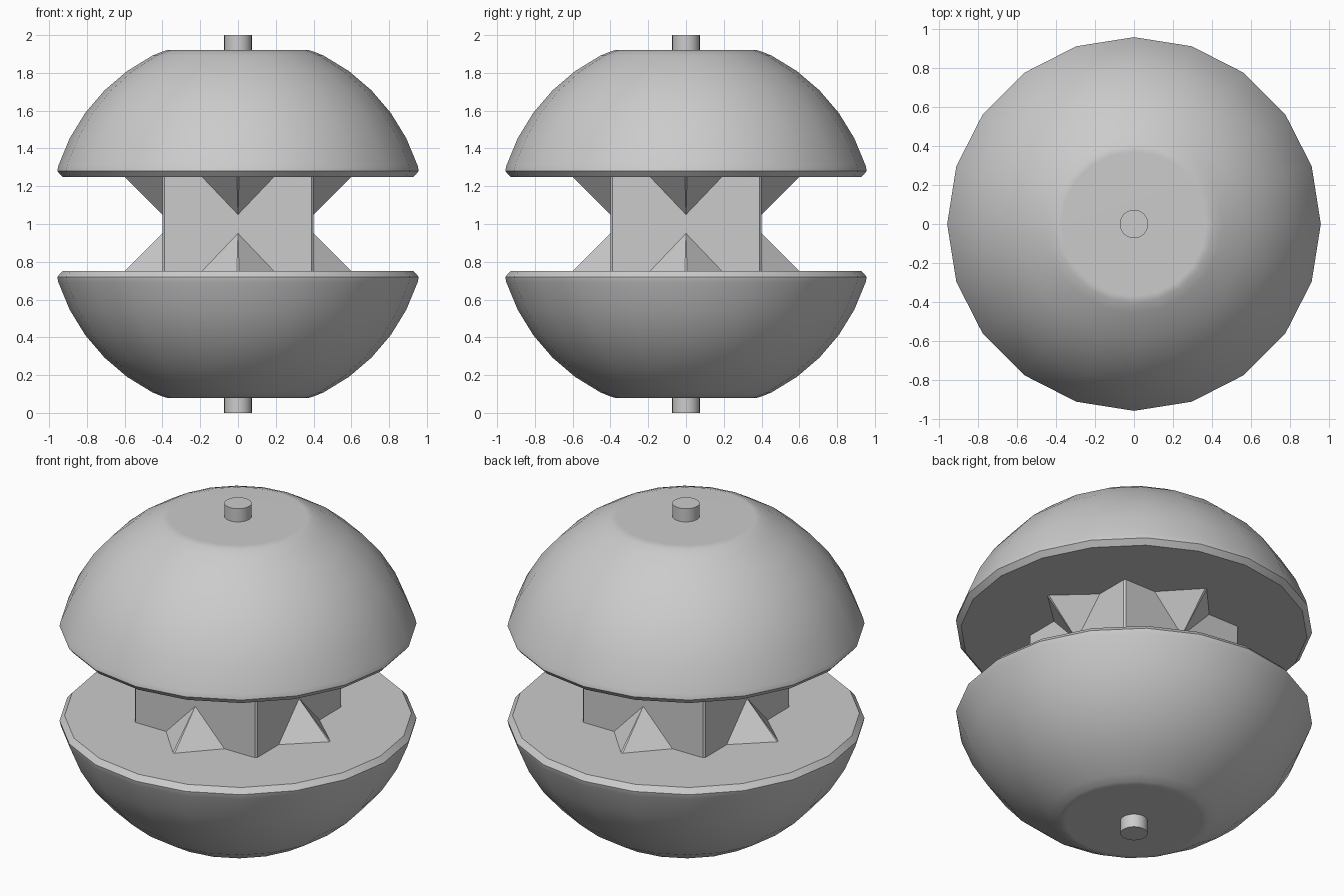
import bpy, bmesh
from math import sin, cos, pi, radians

if "Cube" in bpy.data.objects:
    bpy.data.objects.remove(bpy.data.objects["Cube"])


def add_object(name, bm, smooth=True):
    bmesh.ops.recalc_face_normals(bm, faces=bm.faces)
    mesh = bpy.data.meshes.new(name)
    bm.to_mesh(mesh)
    bm.free()
    obj = bpy.data.objects.new(name, mesh)
    bpy.context.collection.objects.link(obj)
    bpy.ops.object.select_all(action='DESELECT')
    obj.select_set(True)
    bpy.context.view_layer.objects.active = obj
    if smooth:
        bpy.ops.object.shade_smooth_by_angle(angle=radians(30))
    return obj


def lathe(name, profile, sides, side):
    """Closed solid of revolution; profile heights are measured from z = 1."""
    bm = bmesh.new()
    rings = [[bm.verts.new((r * cos(2 * pi * i / sides),
                            r * sin(2 * pi * i / sides), 1 + side * h))
              for i in range(sides)] for r, h in profile]
    for a, b in zip(rings, rings[1:]):
        for i in range(sides):
            j = (i + 1) % sides
            bm.faces.new((a[i], a[j], b[j], b[i]))
    bm.faces.new(rings[0])
    bm.faces.new(rings[-1])
    obj = add_object(name, bm)
    mod = obj.modifiers.new("face_weighting", 'WEIGHTED_NORMAL')
    mod.keep_sharp = True


def spike(name, turn, side):
    """Half pyramid leaning on one side of the core."""
    bm = bmesh.new()
    points = [(0.39, -0.2, 0.25), (0.39, 0.2, 0.25),
              (0.60, -0.006, 0.25), (0.60, 0.006, 0.25),
              (0.39, 0, 0.04)]
    c, s = round(cos(turn)), round(sin(turn))
    for x, y, h in points:
        bm.verts.new((x * c - y * s, x * s + y * c, 1 + side * h))
    bmesh.ops.convex_hull(bm, input=bm.verts)
    add_object(name, bm, False)


# Dome: chamfered rim, arc of the unit sphere in 9 degree steps, flat pole
dome = [(0.93, 0.25), (0.957, 0.28)]
dome += [(cos(radians(a)), sin(radians(a))) for a in range(18, 64, 9)]
dome += [(0.405, 0.911), (0.37, 0.922)]
peg = [(0.073, 0.91), (0.073, 1.0)]

for label, side in (("upper", 1), ("lower", -1)):
    lathe(label + "_dome", dome, 20, side)
    lathe(label + "_peg", peg, 32, side)
    for k in range(4):
        spike(f"{label}_spike_{k + 1}", k * pi / 2, side)

# Square core with slightly bevelled upright edges
bm = bmesh.new()
bmesh.ops.create_cube(bm, size=1)
for v in bm.verts:
    v.co = (v.co.x * 0.8, v.co.y * 0.8, v.co.z * 0.5 + 1)
upright = [e for e in bm.edges if abs(e.verts[0].co.z - e.verts[1].co.z) > 0.1]
bmesh.ops.bevel(bm, geom=upright, offset=0.01, segments=1, affect='EDGES')
add_object("core", bm, False)
